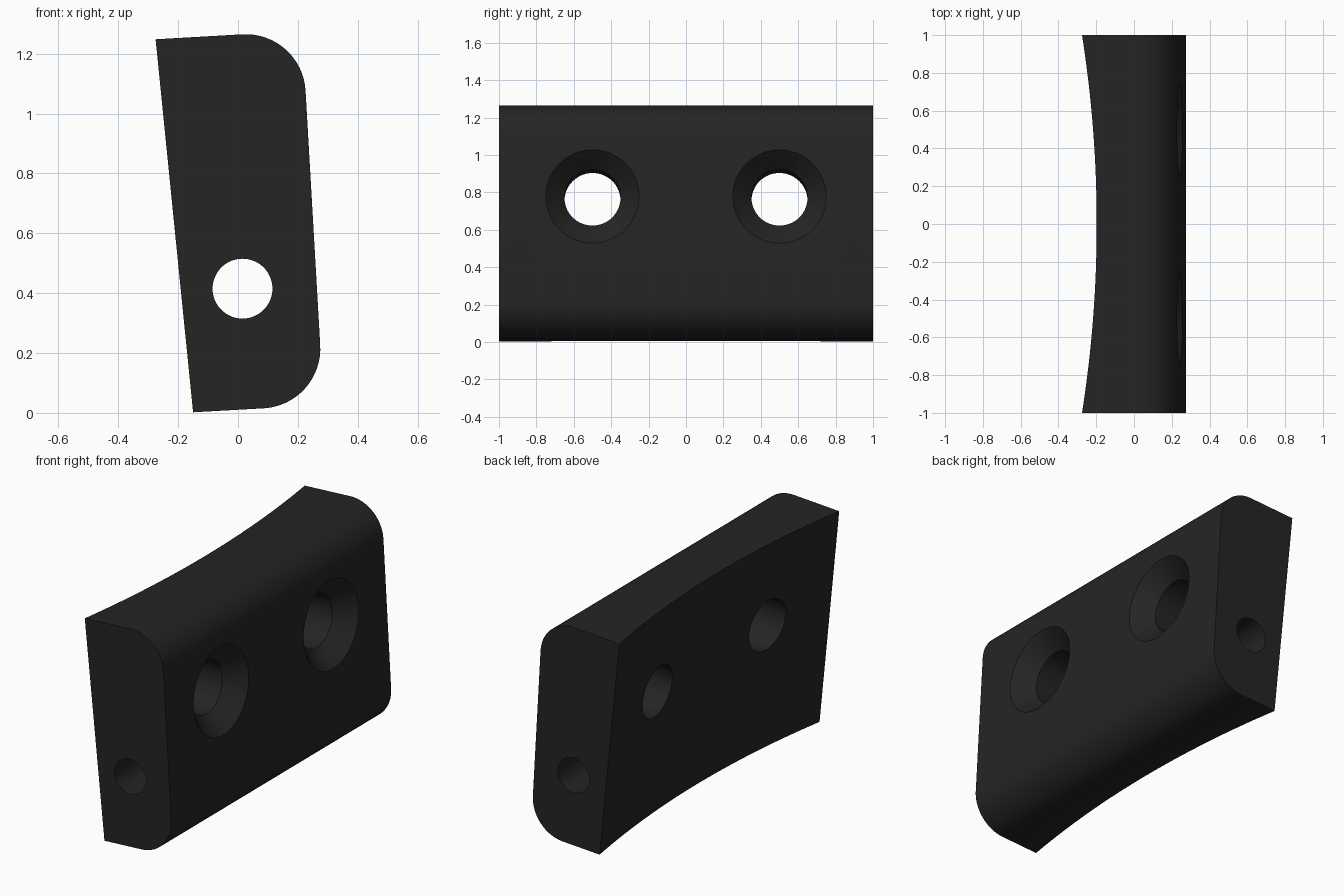
import bpy, bmesh, math
from mathutils import Vector, Matrix

if "Cube" in bpy.data.objects:
    bpy.data.objects.remove(bpy.data.objects["Cube"])

TILT = math.radians(3.3)      # lean of the block's outer face
LEAN = math.radians(5.74)     # lean of the hollowed face


def arc(cx, cz, r, a0, a1, n):
    return [(cx + r * math.cos(a0 + (a1 - a0) * i / n),
             cz + r * math.sin(a0 + (a1 - a0) * i / n)) for i in range(n + 1)]


def finish(name, bm):
    bmesh.ops.recalc_face_normals(bm, faces=bm.faces)
    mesh = bpy.data.meshes.new(name)
    bm.to_mesh(mesh)
    bm.free()
    obj = bpy.data.objects.new(name, mesh)
    bpy.context.collection.objects.link(obj)
    return obj


def prism(name, points, direction):
    bm = bmesh.new()
    face = bm.faces.new([bm.verts.new(p) for p in points])
    ext = bmesh.ops.extrude_face_region(bm, geom=[face])
    bmesh.ops.translate(bm, vec=direction,
                        verts=[v for v in ext["geom"] if isinstance(v, bmesh.types.BMVert)])
    return finish(name, bm)


def cone(name, start, end, r1, r2):
    axis = Vector(end) - Vector(start)
    mat = (Matrix.Translation((Vector(start) + Vector(end)) / 2)
           @ axis.to_track_quat('Z', 'Y').to_matrix().to_4x4())
    bm = bmesh.new()
    bmesh.ops.create_cone(bm, cap_ends=True, segments=64, radius1=r1, radius2=r2,
                          depth=axis.length, matrix=mat)
    return finish(name, bm)


# Block: leaning profile with two rounded corners, extruded along y
q = math.pi / 2
profile = ([(-0.276, 1.248), (-0.15, 0.002)]
           + arc(0.075, 0.215, 0.2, TILT - q, TILT, 16)
           + arc(0.026, 1.065, 0.2, TILT, TILT + q, 16))
block = prism("mounting_block", [(x, -1, z) for x, z in profile], (0, 2, 0))

# Shallow cylindrical hollow across the inner face
R, SAG = 6.45, 0.078
up = Vector((-math.sin(LEAN), 0, math.cos(LEAN)))
out = Vector((math.cos(LEAN), 0, math.sin(LEAN)))
mid = Vector((-0.15, 0, 0.002)) + out * SAG - up * 0.3
half = math.asin(1.1 / R)
curve = [mid + out * (x - R) + Vector((0, y, 0)) for x, y in arc(0, 0, R, -half, half, 48)]
curve += [mid - out * 0.6 + Vector((0, y, 0)) for y in (1.1, -1.1)]
cutters = [prism("hollow_cutter", curve, up * 2)]

# Lengthwise pin hole
cutters.append(cone("pin_hole_cutter", (0.015, -1.2, 0.415), (0.015, 1.2, 0.415), 0.1, 0.1))

# Two countersunk screw holes
n = Vector((math.cos(TILT), 0, math.sin(TILT)))
for y in (-0.5, 0.5):
    c = Vector((0.2434, y, 0.778))
    cutters.append(cone("screw_hole_cutter", c + n * 0.2, c - n * 0.8, 0.15, 0.15))
    cutters.append(cone("countersink_cutter", c + n * 0.02, c - n * 0.11, 0.27, 0.14))

# Cut everything out of the block
bpy.context.view_layer.objects.active = block
block.select_set(True)
for cutter in cutters:
    mod = block.modifiers.new(cutter.name, 'BOOLEAN')
    mod.operation, mod.solver, mod.object = 'DIFFERENCE', 'EXACT', cutter
    bpy.ops.object.modifier_apply(modifier=mod.name)
    bpy.data.objects.remove(cutter)
bpy.ops.object.shade_smooth_by_angle(angle=math.radians(30))

# Colour
black = bpy.data.materials.new("charcoal_black")
black.diffuse_color = (0.018, 0.018, 0.018, 1)
black.use_nodes = True
black.node_tree.nodes["Principled BSDF"].inputs["Base Color"].default_value = black.diffuse_color
block.data.materials.clear()
block.data.materials.append(black)
for poly in block.data.polygons:
    poly.material_index = 0
